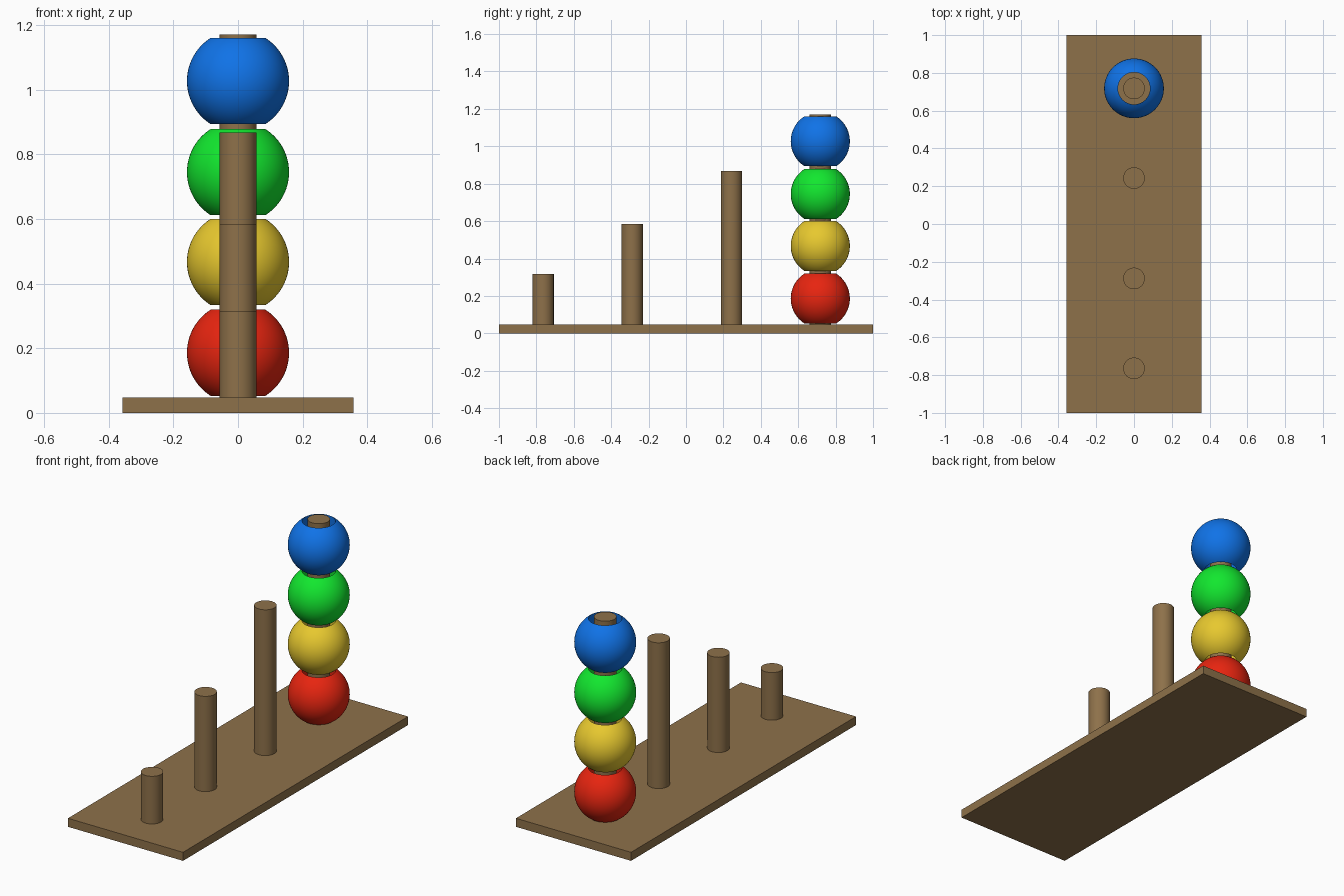
import bpy, bmesh
from math import sin, cos, asin, pi, radians

if "Cube" in bpy.data.objects:
    bpy.data.objects.remove(bpy.data.objects["Cube"])

BASE_TOP = 0.048
PEG_R = 0.057
BEAD_R, HOLE_R = 0.158, 0.085


def material(name, rgb):
    m = bpy.data.materials.new(name)
    m.diffuse_color = (*rgb, 1)
    m.use_nodes = True
    m.node_tree.nodes["Principled BSDF"].inputs["Base Color"].default_value = m.diffuse_color
    return m


def finish(obj, name, mat, smooth=True):
    obj.name = obj.data.name = name
    obj.data.materials.append(mat)
    bpy.ops.object.select_all(action='DESELECT')
    obj.select_set(True)
    bpy.context.view_layer.objects.active = obj
    if smooth:
        bpy.ops.object.shade_smooth_by_angle(angle=radians(30))


def lathe_bead(name, loc, mat, segments=64, steps=24):
    # Closed section: spherical outside, then a straight bore
    a = asin(HOLE_R / BEAD_R)
    angles = [a + (pi - 2 * a) * i / steps for i in range(steps + 1)]
    profile = [(BEAD_R * sin(t), BEAD_R * cos(t)) for t in angles]
    bm = bmesh.new()
    rings = []
    for s in range(segments):
        p = 2 * pi * s / segments
        rings.append([bm.verts.new((r * cos(p), r * sin(p), z)) for r, z in profile])
    n = len(profile)
    for s in range(segments):
        r0, r1 = rings[s], rings[(s + 1) % segments]
        for i in range(n):
            j = (i + 1) % n
            bm.faces.new((r0[i], r0[j], r1[j], r1[i]))
    bmesh.ops.recalc_face_normals(bm, faces=bm.faces)
    mesh = bpy.data.meshes.new(name)
    bm.to_mesh(mesh)
    bm.free()
    obj = bpy.data.objects.new(name, mesh)
    obj.location = loc
    bpy.context.collection.objects.link(obj)
    finish(obj, name, mat)


wood = material("wood", (0.27, 0.165, 0.068))

# Base board
bpy.ops.mesh.primitive_cube_add(size=1, location=(0, 0, BASE_TOP / 2))
board = bpy.context.object
board.scale = (0.716, 2.0, BASE_TOP)
bpy.ops.object.transform_apply(location=False, rotation=False, scale=True)
finish(board, "base_board", wood, smooth=False)

# Pegs of rising height
pegs = [(-0.764, 0.316), (-0.288, 0.584), (0.243, 0.868), (0.718, 1.171)]
for i, (y, top) in enumerate(pegs, 1):
    bpy.ops.mesh.primitive_cylinder_add(vertices=64, radius=PEG_R, depth=top - BASE_TOP,
                                        location=(0, y, (top + BASE_TOP) / 2))
    finish(bpy.context.object, f"peg_{i}", wood)

# Drilled beads stacked on the tallest peg
beads = [("red", 0.186, (0.80, 0.018, 0.005)), ("yellow", 0.467, (0.80, 0.58, 0.028)),
         ("green", 0.745, (0.006, 0.80, 0.028)), ("blue", 1.027, (0.005, 0.17, 0.80))]
for color, z, rgb in beads:
    lathe_bead(f"{color}_bead", (0, pegs[-1][0], z), material(color, rgb))
